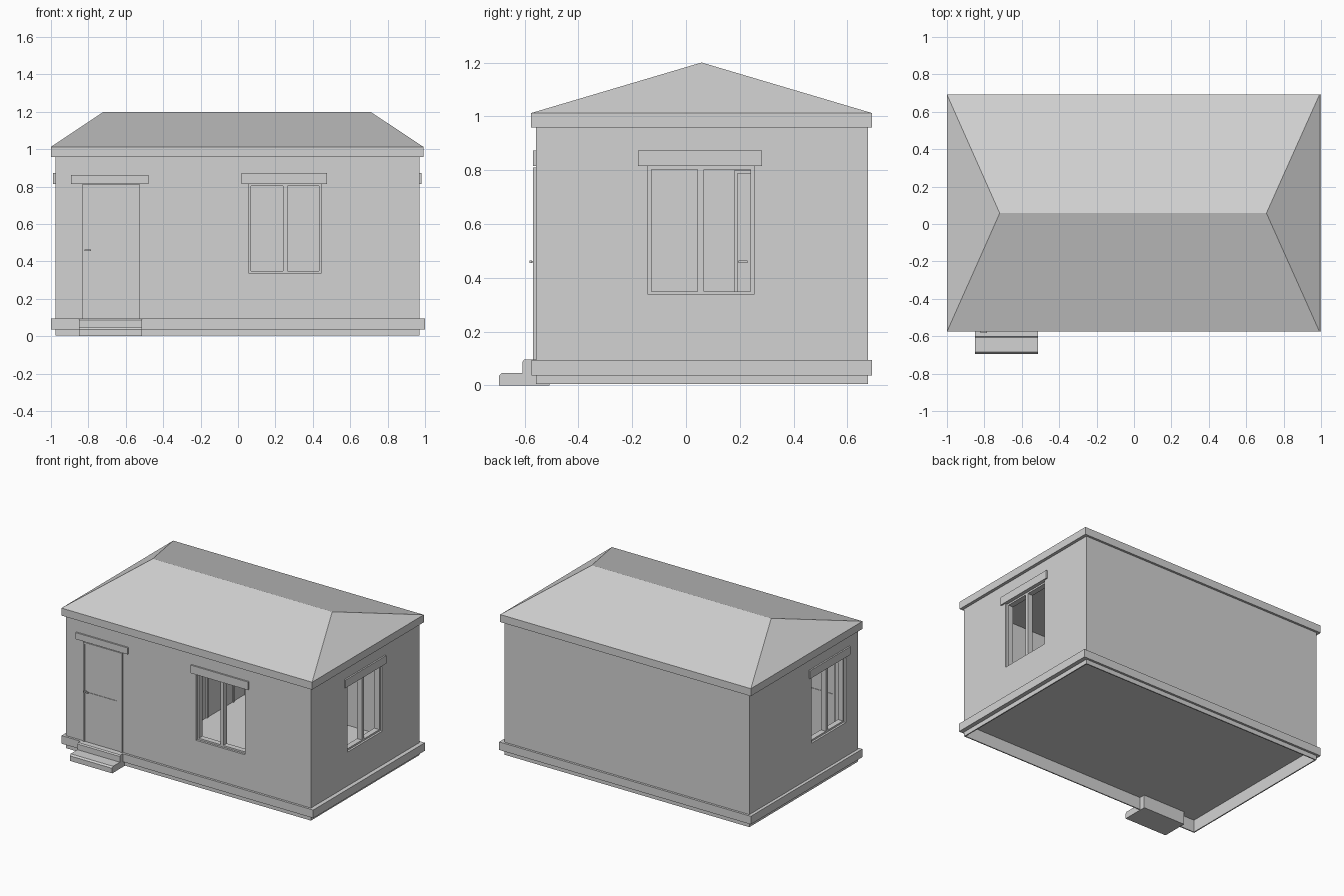
import bpy, bmesh

if "Cube" in bpy.data.objects:
    bpy.data.objects.remove(bpy.data.objects["Cube"])

GREY = (0.65, 0.65, 0.65, 1)
grey = bpy.data.materials.new("plain_grey")
grey.use_nodes = True
grey.diffuse_color = GREY
grey.node_tree.nodes["Principled BSDF"].inputs["Base Color"].default_value = GREY


def add(name, verts, faces):
    mesh = bpy.data.meshes.new(name)
    mesh.from_pydata(verts, [], faces)
    bm = bmesh.new()
    bm.from_mesh(mesh)
    bmesh.ops.recalc_face_normals(bm, faces=bm.faces)
    bm.to_mesh(mesh)
    bm.free()
    mesh.materials.append(grey)
    ob = bpy.data.objects.new(name, mesh)
    bpy.context.collection.objects.link(ob)
    return ob


def box(name, x0, x1, y0, y1, z0, z1):
    verts = [(x, y, z) for x in (x0, x1) for y in (y0, y1) for z in (z0, z1)]
    return add(name, verts, [(0, 1, 3, 2), (4, 6, 7, 5), (0, 4, 5, 1),
                             (2, 3, 7, 6), (0, 2, 6, 4), (1, 5, 7, 3)])


def cut(target, *cutters):
    for c in cutters:
        mod = target.modifiers.new("cut", "BOOLEAN")
        mod.operation = "DIFFERENCE"
        mod.solver = "EXACT"
        mod.object = c
    bpy.context.view_layer.update()
    evaluated = target.evaluated_get(bpy.context.evaluated_depsgraph_get())
    mesh = bpy.data.meshes.new_from_object(evaluated)
    target.modifiers.clear()
    target.data = mesh
    for c in cutters:
        bpy.data.objects.remove(c)


# House outline, wall thickness and the thin foundation skirt
X0, X1, Y0, Y1 = -0.977, 0.97, -0.558, 0.676
T = 0.06
SKIRT = 0.008
FLOOR, TOP = 0.095, 0.96
PART = -0.38


def side_box(side, name, u0, u1, d0, d1, z0, z1):
    """Box along a wall: u runs along the wall, d points outward from it."""
    if side == "front":
        return box(name, u0, u1, Y0 - d1, Y0 - d0, z0, z1)
    if side == "left":
        return box(name, X1 + d0, X1 + d1, u0, u1, z0, z1)
    if side == "right":
        return box(name, X0 - d1, X0 - d0, u0, u1, z0, z1)
    return box(name, PART + d0, PART + d1, u0, u1, z0, z1)


def cavity(t):
    return box("cavity", X0 + t, X1 - t, Y0 + t, Y1 - t, -0.1, 1.1)


def opening(side, u0, u1, z0, z1):
    return side_box(side, "opening", u0, u1, -0.08, 0.08, z0, z1)


def window(side, u0, u1, z0=0.338, z1=0.815):
    name = side + "_window"
    b = 0.012
    mid = (u0 + u1) / 2
    frame = side_box(side, name + "_frame", u0, u1, -0.055, -0.015, z0, z1)
    cut(frame, opening(side, u0 + b, mid - b, z0 + b, z1 - b),
        opening(side, mid + b, u1 - b, z0 + b, z1 - b))
    side_box(side, name + "_lintel", u0 - 0.037, u1 + 0.031, -0.01, 0.011, z1, z1 + 0.058)


def door(side, u0, u1, z0=FLOOR, z1=0.81):
    b = 0.012
    frame = side_box(side, side + "_door_frame", u0, u1, -0.05, 0.01, z0, z1)
    cut(frame, opening(side, u0 + b, u1 - b, z0 - b, z1 - b))
    leaf = side_box(side, side + "_door", u0 + b, u1 - b, -0.03, 0.003, z0, z1 - b)
    # Thin crossed grooves on both faces of the leaf
    mid = (u0 + u1) / 2
    for d0, d1 in ((-0.002, 0.02), (-0.05, -0.025)):
        cut(leaf, side_box(side, "groove", mid - 0.001, mid + 0.001, d0, d1, 0.155, 0.76))
        cut(leaf, side_box(side, "groove", mid - 0.115, mid + 0.115, d0, d1, 0.453, 0.455))
    side_box(side, side + "_door_handle", u0 + 0.015, u0 + 0.048, 0.015, 0.024, 0.456, 0.464)
    side_box(side, side + "_door_handle_stem", u0 + 0.018, u0 + 0.024, 0, 0.018, 0.457, 0.463)


# Outer walls
windows = (("front", 0.057, 0.446), ("left", -0.141, 0.252), ("right", -0.42, -0.03))
walls = box("outer_walls", X0, X1, Y0, Y1, FLOOR, TOP)
cut(walls, cavity(T))
cut(walls, opening("front", -0.835, -0.525, FLOOR - 0.05, 0.81),
    *[opening(s, a, b, 0.338, 0.815) for s, a, b in windows])
for s, a, b in windows:
    window(s, a, b)

# Inner dividing wall with its door
divider = box("dividing_wall", PART - 0.05, PART, Y0 + T, Y1 - T, FLOOR, TOP)
cut(divider, opening("inner", 0.18, 0.49, 0.05, 0.8))
door("inner", 0.18, 0.49, z1=0.8)

# Front door with its lintel
door("front", -0.835, -0.525)
side_box("front", "front_door_lintel", -0.892, -0.478, -0.01, 0.011, 0.815, 0.862)

# Hollow foundation skirt, with the floor laid at the top of it
band = box("foundation_band", -1, 1, -0.574, 0.692, 0.037, FLOOR)
cut(band, cavity(SKIRT))
plinth = box("plinth", X0, X1, Y0, Y1, 0.005, 0.037)
cut(plinth, cavity(SKIRT))
box("floor", X0 + SKIRT, X1 - SKIRT, Y0 + SKIRT, Y1 - SKIRT, FLOOR - 0.002, FLOOR + 0.005)

# Entrance steps with softened nosing
profile = [(-0.695, 0), (-0.695, 0.036), (-0.685, 0.047), (-0.608, 0.047),
           (-0.608, 0.088), (-0.601, 0.096), (-0.508, 0.096), (-0.508, 0)]
n = len(profile)
add("entrance_steps", [(x, y, z) for x in (-0.85, -0.513) for y, z in profile],
    [tuple(range(n)), tuple(range(n, 2 * n))] +
    [(i, (i + 1) % n, n + (i + 1) % n, n + i) for i in range(n)])

# Eaves slab and hipped roof
RX0, RX1, RY0, RY1, RZ = -1, 0.992, -0.576, 0.692, 1.012
box("eaves", RX0, RX1, RY0, RY1, 0.958, RZ)
add("hipped_roof",
    [(RX0, RY0, RZ), (RX1, RY0, RZ), (RX1, RY1, RZ), (RX0, RY1, RZ),
     (-0.718, 0.058, 1.2), (0.708, 0.058, 1.2)],
    [(0, 1, 5, 4), (1, 2, 5), (2, 3, 4, 5), (3, 0, 4), (0, 3, 2, 1)])
